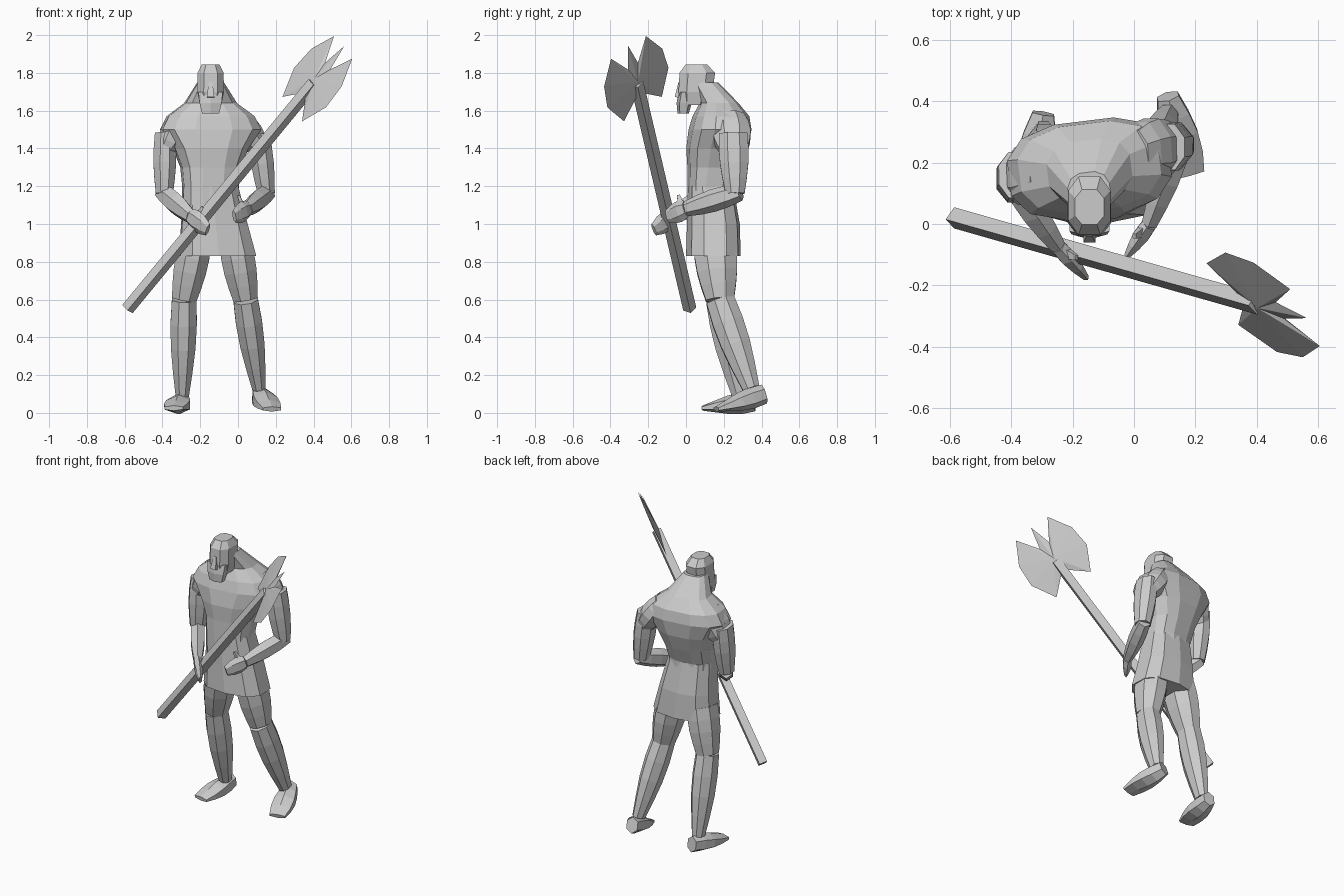
import bpy, bmesh, math
from mathutils import Vector, Matrix

cube = bpy.data.objects.get("Cube")
if cube:
    bpy.data.objects.remove(cube, do_unlink=True)

stone = bpy.data.materials.new("plain_grey")
stone.use_nodes = True
grey = (0.6, 0.6, 0.6, 1)
stone.diffuse_color = grey
stone.node_tree.nodes["Principled BSDF"].inputs["Base Color"].default_value = grey

UP = Vector((0, 0, 1))
BACK = Vector((0, 1, 0))
MIDDLE = -0.145


def finish(name, bm):
    """Turn a bmesh into a flat-shaded object."""
    bmesh.ops.recalc_face_normals(bm, faces=bm.faces)
    mesh = bpy.data.meshes.new(name)
    bm.to_mesh(mesh)
    bm.free()
    mesh.materials.append(stone)
    obj = bpy.data.objects.new(name, mesh)
    bpy.context.collection.objects.link(obj)


def skin(name, rings):
    """Bridge equal-sized rings of points and close both ends."""
    bm = bmesh.new()
    loops = [[bm.verts.new(point) for point in ring] for ring in rings]
    for lower, upper in zip(loops, loops[1:]):
        for i in range(len(lower)):
            bm.faces.new((lower[i - 1], lower[i], upper[i], upper[i - 1]))
    bm.faces.new(loops[0])
    bm.faces.new(loops[-1])
    finish(name, bm)


def stack(name, levels, sides, yaw=0, x=MIDDLE, lean=0):
    """Loft level, slightly squared rings given as (z, y, half width, half depth)."""
    turn = Matrix.Rotation(math.radians(yaw), 3, 'Z')
    rings = []
    for z, y, wide, deep in levels:
        centre = Vector((x + lean * (levels[-1][0] - z), y, z))
        ring = []
        for i in range(sides):
            angle = math.tau * (i + 0.5) / sides
            c, s = math.cos(angle), math.sin(angle)
            flat = Vector((wide * math.copysign(abs(c) ** 0.75, c),
                           deep * math.copysign(abs(s) ** 0.75, s), 0))
            ring.append(centre + turn @ flat)
        rings.append(ring)
    skin(name, rings)


def limb(name, start, end, wide, tall, swell=0, sides=8, top=UP, steps=4):
    """Loft a straight limb; wide and tall run from start to end, swell fattens the middle."""
    along = (end - start).normalized()
    side = along.cross(top).normalized()
    rise = side.cross(along)
    rings = []
    for step in range(steps + 1):
        t = step / steps
        grow = (1 + swell * math.sin(math.pi * t)) / math.cos(math.pi / sides)
        w = grow * (wide[0] + (wide[1] - wide[0]) * t)
        h = grow * (tall[0] + (tall[1] - tall[0]) * t)
        ring = []
        for i in range(sides):
            angle = math.tau * (i + 0.5) / sides
            ring.append(start.lerp(end, t) + side * w * math.cos(angle) + rise * h * math.sin(angle))
        rings.append(ring)
    skin(name, rings)


def arm(side_name, collar, shoulder, elbow, wrist, fingertip):
    """Rounded shoulder, upper arm, forearm, mitten hand and thumb between the joints."""
    limb(side_name + "_shoulder", collar, shoulder.lerp(elbow, .3),
         (.055, .05), (.075, .07), .4, top=BACK)
    limb(side_name + "_upper_arm", shoulder, elbow, (.055, .045), (.075, .05), .2, top=BACK)
    reach = (wrist - elbow).normalized()
    limb(side_name + "_forearm", elbow - reach * .03, wrist, (.035, .025), (.04, .035), .4, sides=6)
    limb(side_name + "_hand", wrist, fingertip, (.024, .01), (.04, .03), .4, sides=6, steps=3)
    thumb_tip = wrist.lerp(fingertip, .7) + Vector((0, .03, .1))
    limb(side_name + "_thumb", wrist.lerp(fingertip, .2), thumb_tip,
         (.015, .006), (.02, .008), sides=4, top=BACK, steps=2)


def leg(side_name, hip, knee, ankle, toe):
    """Thigh, calf and wedge-shaped foot between the joints."""
    limb(side_name + "_thigh", hip, knee, (.085, .065), (.11, .075), .15, top=BACK)
    limb(side_name + "_calf", knee, ankle, (.065, .035), (.075, .045), .3, top=BACK)
    heel = ankle + Vector((0, .07, -.03))
    limb(side_name + "_foot", heel, toe, (.035, .05), (.045, .012), .5, sides=6)


# Torso: waist, broad chest, sloping shoulders and thick neck
stack("torso", [
    (1.1, .13, .15, .12),
    (1.2, .13, .15, .12),
    (1.3, .15, .16, .14),
    (1.4, .165, .2, .16),
    (1.5, .18, .27, .16),
    (1.57, .185, .235, .145),
    (1.64, .175, .14, .1),
    (1.75, .1, .07, .07)], 12, yaw=7)

# Tunic skirt flaring to the hem
stack("tunic_skirt", [
    (.83, .145, .21, .145),
    (1, .145, .18, .14),
    (1.2, .13, .15, .12)], 10, yaw=3, lean=.1)

# Head with a beard and nose
stack("head", [
    (1.63, .04, .06, .07),
    (1.7, .05, .075, .095),
    (1.8, .06, .073, .1),
    (1.845, .055, .05, .06)], 8)
stack("beard", [
    (1.585, -.015, .05, .03),
    (1.64, -.01, .065, .04),
    (1.7, 0, .072, .04)], 6)
limb("nose", Vector((MIDDLE, -.03, 1.75)), Vector((MIDDLE, -.045, 1.67)),
     (.01, .02), (.01, .015), sides=4, top=BACK, steps=1)

# Arms hang down and bend forward at the elbow
arm("right", Vector((-.29, .17, 1.57)), Vector((-.385, .16, 1.48)), Vector((-.39, .13, 1.16)),
    Vector((-.25, -.07, 1.04)), Vector((-.16, -.17, .97)))
arm("left", Vector((0, .23, 1.57)), Vector((.11, .25, 1.48)), Vector((.15, .26, 1.16)),
    Vector((.05, 0, 1.08)), Vector((-.02, -.1, 1.04)))

# Legs, with the left one trailing on a raised heel
leg("right", Vector((-.225, .15, .9)), Vector((-.285, .18, .6)),
    Vector((-.295, .29, .09)), Vector((-.34, .09, .025)))
leg("left", Vector((-.015, .15, .9)), Vector((.04, .18, .6)),
    Vector((.11, .345, .13)), Vector((.18, .16, .02)))

# Square shaft of the axe, held across the body
butt, neck = Vector((-.585, .02, .55)), Vector((.4, -.26, 1.745))
limb("axe_shaft", butt, neck, (.025, .025), (.025, .025), sides=4, top=BACK - UP, steps=1)

# Double blade: half an outline as (along, across) the shaft, mirrored about a spike
along = (neck - butt).normalized()
across = Vector((-.4, .77, .5))
half = [(-.09, .03), (-.18, .13), (-.03, .21), (.11, .2), (.25, .12), (.12, .035)]
outline = half + [(.26, 0)] + [(a, -c) for a, c in reversed(half)]
bm = bmesh.new()
rim = [bm.verts.new(neck + along * a + across * c) for a, c in outline]
bulge = along.cross(across) * .016
for sign in (1, -1):
    centre = bm.verts.new(neck + along * .02 + bulge * sign)
    for i in range(len(rim)):
        bm.faces.new((rim[i - 1], rim[i], centre))
finish("axe_blade", bm)
